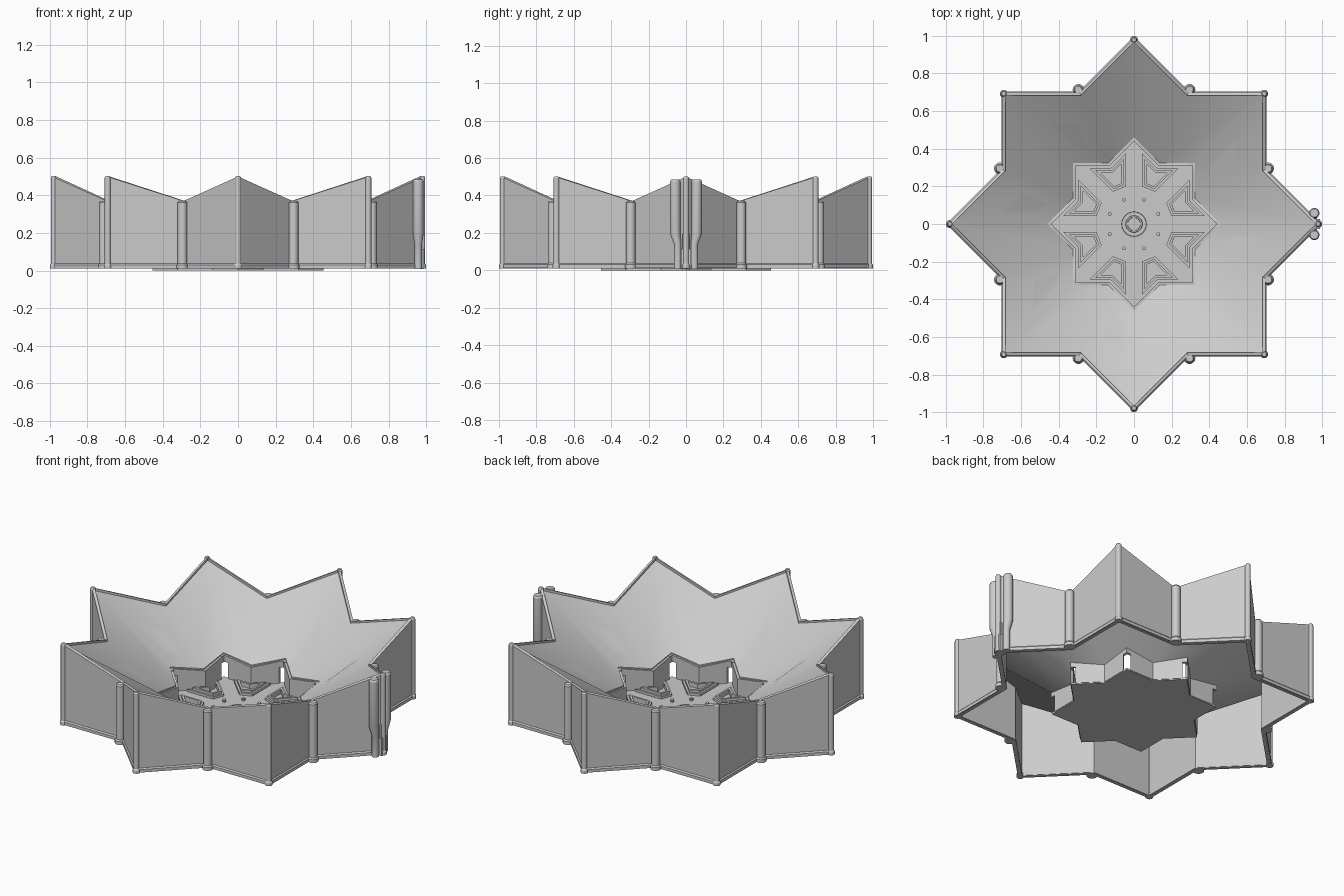
import bpy, bmesh
from math import cos, sin, pi
from mathutils import Vector, Matrix

if "Cube" in bpy.data.objects:
    bpy.data.objects.remove(bpy.data.objects["Cube"])

K = cos(pi / 4) / cos(pi / 8)      # valley radius / tip radius of the star


def finish(bm, name, smooth=False):
    bmesh.ops.recalc_face_normals(bm, faces=bm.faces)
    me = bpy.data.meshes.new(name)
    bm.to_mesh(me)
    bm.free()
    ob = bpy.data.objects.new(name, me)
    bpy.context.collection.objects.link(ob)
    if smooth:
        bpy.ops.object.select_all(action='DESELECT')
        ob.select_set(True)
        bpy.context.view_layer.objects.active = ob
        bpy.ops.object.shade_smooth_by_angle()
    return ob


def star(R, z_tip, z_valley):
    pts = []
    for i in range(16):
        r, z = (R, z_tip) if i % 2 == 0 else (R * K, z_valley)
        pts.append(Vector((r * cos(i * pi / 8), r * sin(i * pi / 8), z)))
    return pts


def loft(bm, loops, wrap=True, caps=False):
    """Quads between closed loops; wrap joins the last loop to the first."""
    vs = [[bm.verts.new(p) for p in l] for l in loops]
    n = len(vs[0])
    for a in range(len(vs) if wrap else len(vs) - 1):
        A, B = vs[a], vs[(a + 1) % len(vs)]
        for i in range(n):
            j = (i + 1) % n
            bm.faces.new((A[i], A[j], B[j], B[i]))
    if caps:
        bm.faces.new(vs[0])
        bm.faces.new(vs[-1])


def star_ring(name, section, smooth=False):
    bm = bmesh.new()
    loft(bm, [star(*s) for s in section])
    return finish(bm, name, smooth)


def turned(bm, x, y, profile, seg=14):
    """Capped round post with (radius, z) profile."""
    loft(bm, [[(x + r * cos(2 * pi * k / seg), y + r * sin(2 * pi * k / seg), z)
               for k in range(seg)] for r, z in profile], wrap=False, caps=True)


def prism(bm, pts, z0, z1):
    loft(bm, [[(p[0], p[1], z) for p in pts] for z in (z0, z1)], wrap=False, caps=True)


def inset(pts, d):
    """Inset a counter-clockwise polygon by d."""
    out, n = [], len(pts)
    for i in range(n):
        a, b, c = pts[i - 1], pts[i], pts[(i + 1) % n]
        e, f = (b - a).normalized(), (c - b).normalized()
        n1, n2 = Vector((-e.y, e.x)), Vector((-f.y, f.x))
        out.append(b + (n1 + n2) * d / (1 + n1.dot(n2)))
    return out


# outer star wall, foot bead and sloping bowl
star_ring("outer_wall", [(.988, .01, .01), (.988, .5, .37), (.965, .5, .37), (.965, .01, .01)])
star_ring("foot_bead", [(.997, .012, .012), (.997, .03, .03), (.988, .037, .037),
                        (.965, .037, .037), (.96, .012, .012)])
star_ring("bowl_slope", [(.988, .5, .37), (.46, .155, .13), (.46, .138, .113), (.975, .478, .35)], True)

# slim posts on the tips, thicker posts outside the valleys
bm = bmesh.new()
for i in range(8):
    a = i * pi / 4
    turned(bm, .979 * cos(a), .979 * sin(a),
           [(.021, .01), (.021, .028), (.016, .036), (.016, .494), (.011, .502)])
finish(bm, "tip_posts", True)
bm = bmesh.new()
for i in range(8):
    a = i * pi / 4 + pi / 8
    turned(bm, .772 * cos(a), .772 * sin(a),
           [(.031, .01), (.031, .03), (.025, .038), (.025, .362), (.019, .37)])
finish(bm, "valley_posts", True)

# cable guide on the +x tip: two bent posts and a stepped block
bm = bmesh.new()
for s in (-1, 1):
    seg = 14
    path = [(.045, .02, .008), (.045, .02, .14), (.058, .028, .195), (.058, .028, .475), (.058, .022, .485)]
    loft(bm, [[(.958 + r * cos(2 * pi * k / seg), s * y + r * sin(2 * pi * k / seg), z)
               for k in range(seg)] for y, r, z in path], wrap=False, caps=True)
finish(bm, "guide_posts", True)
bm = bmesh.new()
prism(bm, [(.94, -.026), (.988, -.026), (.988, .026), (.94, .026)], .008, .115)
prism(bm, [(.94, -.02), (.98, -.02), (.98, .02), (.94, .02)], .115, .195)
finish(bm, "guide_block")

# inner star wall: folded panels with a doorway slot at every tip
bm = bmesh.new()
ro, ri, cut = .46, .44, .85
for i in range(8):
    a0, av, a1 = i * pi / 4, i * pi / 4 + pi / 8, (i + 1) * pi / 4

    def side(R):
        t0, v, t1 = [Vector((r * cos(a), r * sin(a))) for r, a in ((R, a0), (R * K, av), (R, a1))]
        return [v.lerp(t0, cut), v, v.lerp(t1, cut)]
    o, n = side(ro), side(ri)
    zt = (.145, .122, .145)
    rings = [[(o[k].x, o[k].y, .005), (o[k].x, o[k].y, zt[k]),
              (n[k].x, n[k].y, zt[k]), (n[k].x, n[k].y, .005)] for k in range(3)]
    loft(bm, rings, wrap=False, caps=True)
    # lintel above the slot
    c = Matrix.Rotation(a0, 2)
    d, h = (1 - cut) * (1 - K * cos(pi / 8)), (1 - cut) * K * sin(pi / 8)
    lint = [(ro * (1 - d), -ro * h), (ro, 0), (ro * (1 - d), ro * h),
            (ri * (1 - d), ri * h), (ri, 0), (ri * (1 - d), -ri * h)]
    prism(bm, [c @ Vector(p) for p in lint], .108, .148)
finish(bm, "inner_star_wall")

# floor plate
bm = bmesh.new()
prism(bm, star(.455, 0, 0), 0, .012)
finish(bm, "floor_plate")

# raised arrow-shaped frames on the floor, one per star valley
tip, root = Vector((.375, .043)), Vector((.20, .043))


def mirror(p):
    r = Matrix.Rotation(pi / 4, 2)
    return r @ Vector((p.x, -p.y))


notch = Vector((cos(pi / 8), sin(pi / 8))) * .42 * K
arrow = [root, tip, notch, mirror(tip), mirror(root)]
bm = bmesh.new()
for i in range(8):
    rot = Matrix.Rotation(i * pi / 4, 2)
    P = [rot @ p for p in arrow]
    for d0, d1, z in ((0, .012, .026), (.012, .024, .04)):
        A, B = inset(P, d0), inset(P, d1)
        loft(bm, [[(p.x, p.y, h) for p in L] for L, h in ((A, .01), (A, z), (B, z), (B, .01))])
finish(bm, "floor_frames")

# centre rings and screw heads
bm = bmesh.new()
turned(bm, 0, 0, [(.072, .01), (.072, .016), (.066, .018), (.064, .014), (.045, .014),
                  (.043, .018), (.036, .018), (.034, .014)], 32)
finish(bm, "centre_boss", True)
bm = bmesh.new()
for i in range(8):
    a = i * pi / 4 + pi / 8
    turned(bm, .14 * cos(a), .14 * sin(a), [(.01, .01), (.01, .026), (.007, .028)], 10)
finish(bm, "screw_heads", True)
